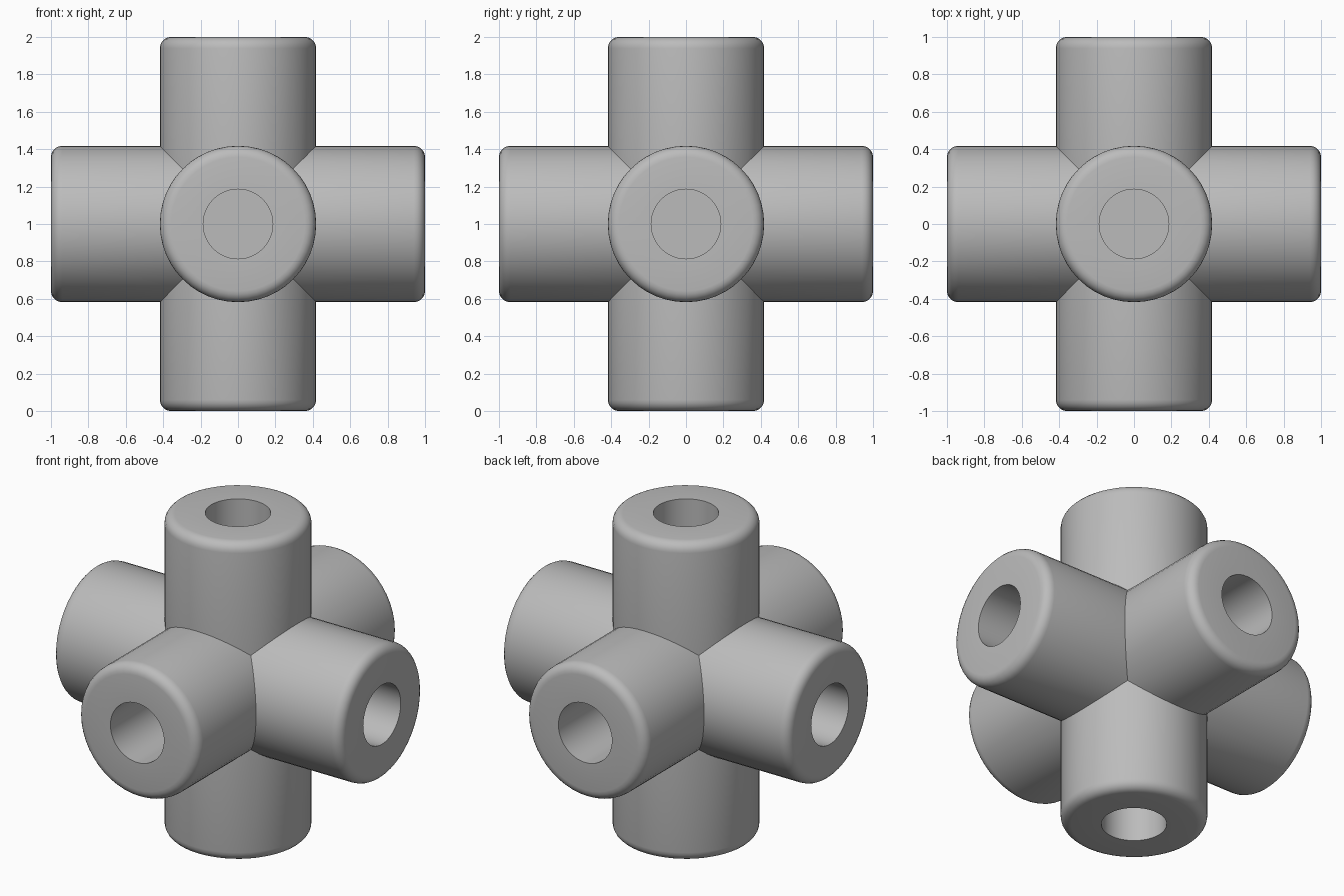
import bpy, bmesh
from math import pi, sin, cos, radians
from mathutils import Matrix, Vector

cube = bpy.data.objects.get("Cube")
if cube:
    bpy.data.objects.remove(cube, do_unlink=True)

SEGMENTS = 48
REACH, RADIUS, FILLET = 1.0, 0.418, 0.06
HOLE_RADIUS, HOLE_DEPTH = 0.186, 0.6

grey = bpy.data.materials.new("plain grey")
grey.use_nodes = True
colour = (0.5, 0.5, 0.5, 1)
grey.diffuse_color = colour
grey.node_tree.nodes["Principled BSDF"].inputs["Base Color"].default_value = colour


def add_ring(bm, turn, radius, height):
    """Ring of vertices around one arm; height is a function of the angle."""
    ring = []
    for i in range(SEGMENTS):
        a = 2 * pi * i / SEGMENTS
        ring.append(bm.verts.new(turn @ Vector((radius * cos(a), radius * sin(a), height(a)))))
    return ring


def add_arm(bm, turn):
    # Mitred root, where the arm meets its four neighbours
    rings = [add_ring(bm, turn, RADIUS, lambda a: RADIUS * max(abs(cos(a)), abs(sin(a))))]
    # Rounded outer end
    profile = []
    for step in range(6):
        t = step * pi / 10
        profile.append((RADIUS - FILLET + FILLET * cos(t), REACH - FILLET + FILLET * sin(t)))
    # Blind socket
    profile += [(HOLE_RADIUS, REACH), (HOLE_RADIUS, REACH - HOLE_DEPTH)]
    rings += [add_ring(bm, turn, r, lambda a, z=z: z) for r, z in profile]
    for low, high in zip(rings, rings[1:]):
        for i in range(SEGMENTS):
            j = (i + 1) % SEGMENTS
            bm.faces.new((low[i], low[j], high[j], high[i]))
    bm.faces.new(rings[-1])


# Six arms, one along each axis direction
bm = bmesh.new()
for quarter in range(4):
    add_arm(bm, Matrix.Rotation(quarter * pi / 2, 3, 'X'))
for side in (-1, 1):
    add_arm(bm, Matrix.Rotation(side * pi / 2, 3, 'Y'))
bmesh.ops.remove_doubles(bm, verts=bm.verts, dist=0.0005)
bmesh.ops.recalc_face_normals(bm, faces=bm.faces)
bmesh.ops.translate(bm, verts=bm.verts, vec=(0, 0, REACH))

mesh = bpy.data.meshes.new("six_way_connector")
bm.to_mesh(mesh)
bm.free()
mesh.materials.append(grey)
connector = bpy.data.objects.new("six_way_connector", mesh)
bpy.context.collection.objects.link(connector)

# Smooth barrels with crisp seams and socket rims
bpy.ops.object.select_all(action='DESELECT')
connector.select_set(True)
bpy.context.view_layer.objects.active = connector
bpy.ops.object.shade_smooth_by_angle(angle=radians(30))
